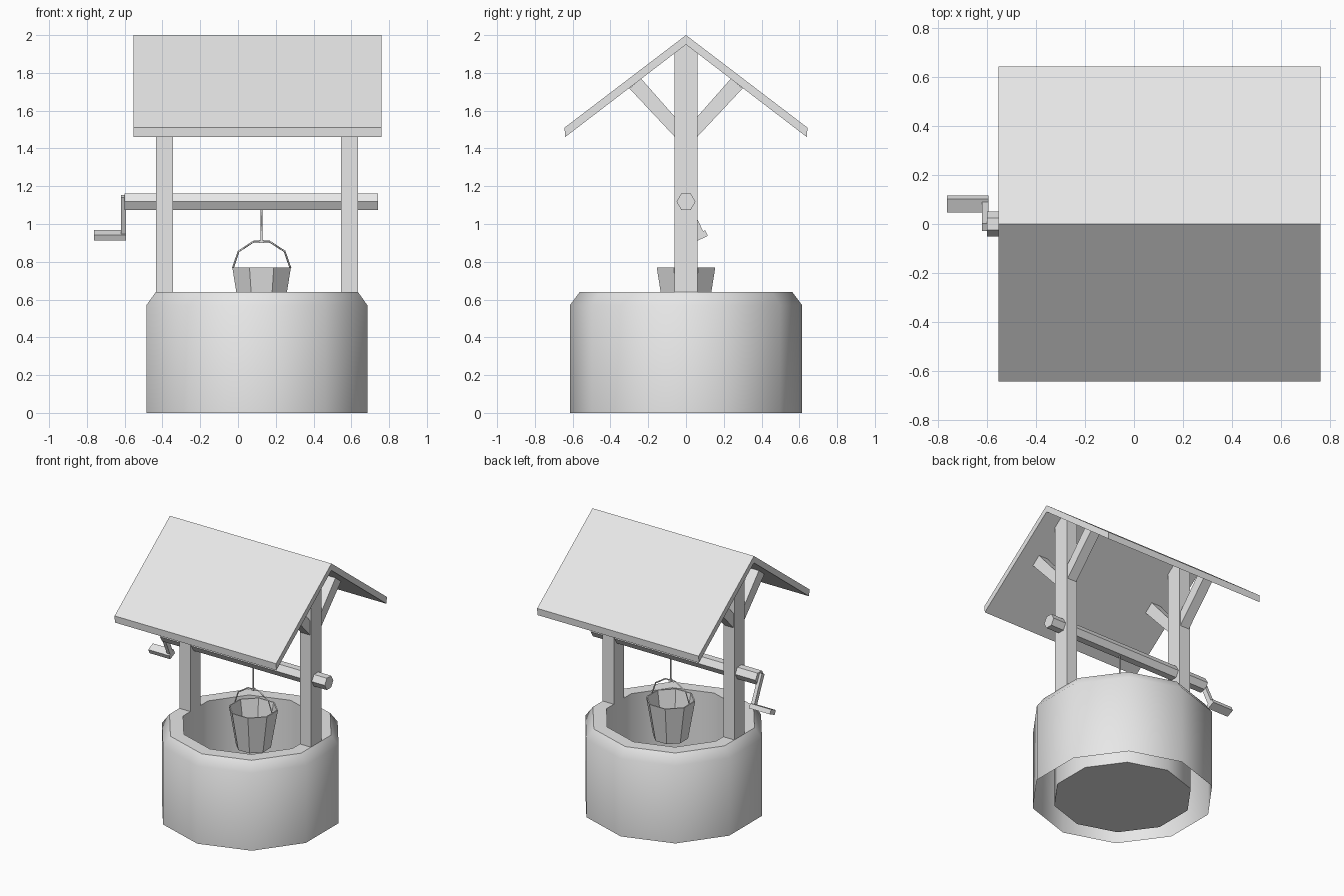
import bpy, bmesh, math
from mathutils import Matrix, Vector

if "Cube" in bpy.data.objects:
    bpy.data.objects.remove(bpy.data.objects["Cube"])

grey = bpy.data.materials.new("plain grey")
grey.diffuse_color = (0.8, 0.8, 0.8, 1)
grey.use_nodes = True
grey.node_tree.nodes["Principled BSDF"].inputs["Base Color"].default_value = grey.diffuse_color
CX = 0.1  # centre of the well in x


def finish(name, bm, smooth=None):
    bm.normal_update()
    me = bpy.data.meshes.new(name)
    bm.to_mesh(me)
    bm.free()
    ob = bpy.data.objects.new(name, me)
    bpy.context.scene.collection.objects.link(ob)
    me.materials.append(grey)
    if smooth:
        bpy.ops.object.select_all(action='DESELECT')
        ob.select_set(True)
        bpy.context.view_layer.objects.active = ob
        bpy.ops.object.shade_smooth_by_angle(angle=math.radians(smooth))
    return ob


def lathe(name, profile, sides, start, centre, smooth=None, cap=True):
    """Turn a (radius, z) profile round z; optionally cap the last ring."""
    bm = bmesh.new()
    rings = []
    for r, z in profile:
        rings.append([bm.verts.new((centre + r * math.cos(a), r * math.sin(a), z))
                      for a in (start + 2 * math.pi * k / sides for k in range(sides))])
    for lo, hi in zip(rings, rings[1:]):
        for k in range(sides):
            n = (k + 1) % sides
            bm.faces.new((lo[k], lo[n], hi[n], hi[k]))
    if cap:
        bm.faces.new(rings[-1])
    return finish(name, bm, smooth)


def extrude_x(name, yz, x0, x1):
    """Prism with a (y, z) outline running along x."""
    bm = bmesh.new()
    a = [bm.verts.new((x0, y, z)) for y, z in yz]
    b = [bm.verts.new((x1, y, z)) for y, z in yz]
    n = len(yz)
    bm.faces.new(a)
    bm.faces.new(b[::-1])
    for k in range(n):
        bm.faces.new((a[k], b[k], b[(k + 1) % n], a[(k + 1) % n]))
    bmesh.ops.recalc_face_normals(bm, faces=bm.faces)
    return finish(name, bm)


def box(name, centre, size, tilt=0):
    bm = bmesh.new()
    m = (Matrix.Translation(centre) @ Matrix.Rotation(tilt, 4, 'X')
         @ Matrix.Diagonal((*size, 1)))
    bmesh.ops.create_cube(bm, size=1, matrix=m)
    return finish(name, bm)


# stone ring: open underneath, with a shaft floor
lathe("well_wall", [(0.615, 0), (0.615, 0.57), (0.5625, 0.64), (0.468, 0.64), (0.468, 0)],
      10, math.pi / 2, CX, smooth=45)

# gabled roof
extrude_x("roof", [(0, 2), (0.643, 1.51), (0.64, 1.46), (0, 1.95),
                   (-0.64, 1.46), (-0.643, 1.51)], -0.553, 0.76)

# posts with pointed tops, and braces up to the roof
for side, x in (("left", -0.39), ("right", 0.59)):
    extrude_x(side + "_lower_post", [(-0.06, 0.63), (0.06, 0.63), (0.06, 1.285), (-0.06, 1.285)],
              x - 0.045, x + 0.045)
    extrude_x(side + "_upper_post", [(-0.06, 1.285), (0.06, 1.285), (0.06, 1.905), (0, 1.951),
                                     (-0.06, 1.905)], x - 0.045, x + 0.045)
    for end, s in (("front", -1), ("back", 1)):
        extrude_x(f"{side}_{end}_brace", [(s * 0.058, 1.46), (s * 0.30, 1.718),
                                          (s * 0.238, 1.77), (s * 0.058, 1.566)],
                  x - 0.037, x + 0.037)

# six-sided axle
AZ = 1.118
extrude_x("axle", [(0.05 * math.cos(k * math.pi / 3), AZ + 0.05 * math.sin(k * math.pi / 3))
                   for k in range(6)], -0.6, 0.74)

# crank arm and grip, swung towards the back
tilt = math.radians(24.5)
down = Vector((0, math.sin(tilt), -math.cos(tilt)))
hub = Vector((0, 0, AZ))
box("crank_arm", hub + down * 0.085 + Vector((-0.606, 0, 0)), (0.026, 0.034, 0.235), tilt)
box("crank_grip", hub + down * 0.196 + Vector((-0.678, 0, 0)), (0.17, 0.06, 0.034), tilt)

# bucket: eight-sided, hollow and tapered
BX = 0.125
k8 = 1 / math.cos(math.pi / 8)
lathe("bucket", [(0, 0.49), (0.11 * k8, 0.49), (0.155 * k8, 0.77), (0.147 * k8, 0.77),
                 (0.103 * k8, 0.5)], 8, math.pi / 8, BX)


def tube(name, pts, radius):
    cu = bpy.data.curves.new(name, 'CURVE')
    cu.dimensions = '3D'
    cu.bevel_depth = radius
    cu.bevel_resolution = 0
    cu.use_fill_caps = True
    sp = cu.splines.new('POLY')
    sp.points.add(len(pts) - 1)
    for p, c in zip(sp.points, pts):
        p.co = (*c, 1)
    cu.materials.append(grey)
    ob = bpy.data.objects.new(name, cu)
    bpy.context.scene.collection.objects.link(ob)


# bucket bail and rope
half = [(0.153, 0.765), (0.122, 0.855), (0.042, 0.907)]
tube("bucket_bail", [(BX - x, 0, z) for x, z in half] + [(BX + x, 0, z) for x, z in half[::-1]], 0.005)
tube("rope", [(BX, 0, 0.905), (BX, 0, 1.09)], 0.006)
box("rope_knot", (BX, 0, 0.907), (0.02, 0.02, 0.014))
